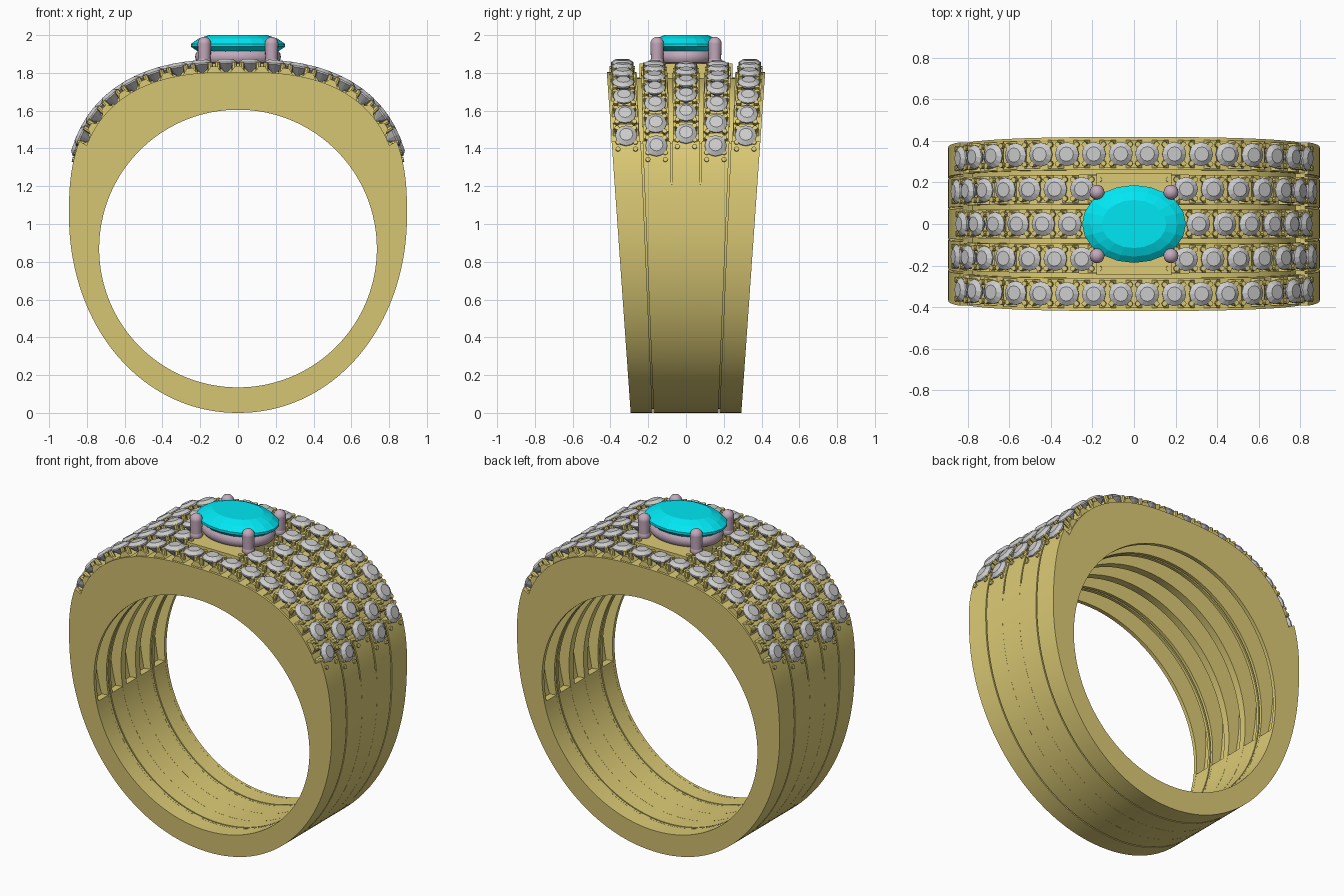
import bpy, bmesh, math
from mathutils import Matrix, Vector

if "Cube" in bpy.data.objects:
    bpy.data.objects.remove(bpy.data.objects["Cube"])

HOLE_Z, HOLE_R = 0.87, 0.735
MID_Z = 1.05
ROWS = {-0.8: (0.063, 8), -0.4: (0.25, 7), 0.0: (0.31, 6), 0.4: (0.25, 7), 0.8: (0.063, 8)}
STEP = 0.13


def material(name, rgb):
    m = bpy.data.materials.new(name)
    m.diffuse_color = (*rgb, 1)
    m.use_nodes = True
    m.node_tree.nodes["Principled BSDF"].inputs["Base Color"].default_value = m.diffuse_color
    return m


gold = material("gold", (0.72, 0.6, 0.18))
cyan = material("cyan", (0.0, 0.8, 0.9))
mauve = material("mauve", (0.55, 0.4, 0.5))


def finish(bm, name, mat=None, smooth=False):
    bmesh.ops.recalc_face_normals(bm, faces=bm.faces[:])
    me = bpy.data.meshes.new(name)
    bm.to_mesh(me)
    bm.free()
    ob = bpy.data.objects.new(name, me)
    bpy.context.collection.objects.link(ob)
    if mat:
        me.materials.append(mat)
    if smooth:
        bpy.ops.object.select_all(action='DESELECT')
        ob.select_set(True)
        bpy.context.view_layer.objects.active = ob
        bpy.ops.object.shade_smooth_by_angle(angle=math.radians(30))
    return ob


def half_width(z):
    return 0.293 + 0.07 * z


def outer(t):
    """Outer outline of the ring in x, z."""
    c, s = math.cos(t), math.sin(t)
    n, b = (2.6, 0.8) if s > 0 else (2.05, 1.05)
    x = 0.895 * math.copysign(abs(c) ** (2 / n), c)
    return Vector((x, 0, MID_Z + b * math.copysign(abs(s) ** (2 / n), s)))


# Band: cross-section swept round the outline, with grooves and hollow channels
def section(t):
    s = math.sin(t)
    paved, hollow = s > 0.393, s > -0.295
    out = outer(t)
    d = (out - Vector((0, 0, HOLE_Z)))
    thick = d.length - HOLE_R
    d.normalize()
    low = 0.045 if paved else 0.0
    pts = []

    def add(u, depth):
        p = out - d * depth
        pts.append((p.x, u * half_width(p.z), p.z))

    add(-1, low)
    for g in (-0.595, -0.2, 0.2, 0.595):
        w = 0.028 if paved else 0.012
        cut = 0.03 if paved else 0.02
        if abs(g) < 0.5 and out.z < 1.22:
            cut = 0.0005
        for u, e in ((g - w, 0), (g - w, cut), (g + w, cut), (g + w, 0)):
            add(u, low + e)
    add(1, low)
    add(1, thick)
    deep = max(thick - 0.085, 0) if hollow else 0.0005
    for c in (0.8, 0.4, 0, -0.4, -0.8):
        h = 0.14
        for u, e in ((c + h, 0), (c + h, deep), (c - h, deep), (c - h, 0)):
            add(u, thick - e)
        for g in (0.6, -0.6):
            if abs(c - g - 0.2) < 0.01:
                for u, e in ((g + .012, 0), (g + .012, .012), (g - .012, .012), (g - .012, 0)):
                    add(u, thick - e)
    add(-1, thick)
    return pts


stations = [-math.pi / 2 + 2 * math.pi * (i + 0.5) / 180 for i in range(180)]
for edge in (math.asin(0.393), math.asin(-0.295)):
    for e in (edge, math.pi - edge):
        stations += [e - 0.001, e + 0.001]
stations.sort()
bm = bmesh.new()
loops = [[bm.verts.new(p) for p in section(t)] for t in stations]
for a, b in zip(loops, loops[1:] + loops[:1]):
    for i in range(len(a)):
        j = (i + 1) % len(a)
        bm.faces.new((a[i], a[j], b[j], b[i]))
finish(bm, "band", gold, True)

# Arc-length lookup along the top of the outline, giving a local frame
path = [outer(math.pi / 2 * (1 - i / 2000)) for i in range(2001)]
lengths = [0.0]
for p, q in zip(path, path[1:]):
    lengths.append(lengths[-1] + (q - p).length)


def frame(s, u, side):
    i = next(k for k, v in enumerate(lengths) if v >= s)
    a, b = path[max(i - 8, 0)], path[i + 8]
    tan = (b - a).normalized() if i > 8 else Vector((1, 0, 0))
    nor = Vector((-tan.z, 0, tan.x))
    p = path[i]
    m = Matrix((tan, (0, 1, 0), nor)).transposed().to_4x4()
    m.translation = (p.x, u * half_width(p.z), p.z)
    return Matrix.Scale(side, 4, (1, 0, 0)) @ m


def add_gem(bm, m, rings, n, sx, sy):
    """Faceted gem from (scale, height) rings, closed by table and point."""
    prev = None
    for k, (r, z) in enumerate(rings):
        ring = [bm.verts.new(m @ Vector((sx * r * math.cos(2 * math.pi * i / n),
                                         sy * r * math.sin(2 * math.pi * i / n), z)))
                for i in range(n)]
        if prev:
            for i in range(n):
                j = (i + 1) % n
                bm.faces.new((prev[i], prev[j], ring[j], ring[i]))
        else:
            bm.faces.new(ring)
        prev = ring
    bm.faces.new(prev)


# Small pave stones with the claws and saddles between them
stones, claws = bmesh.new(), bmesh.new()
for u, (start, count) in ROWS.items():
    for side in (-1, 1):
        for k in range(count):
            add_gem(stones, frame(start + STEP * k, u, side),
                    ((0.6, 0.024), (1, 0.008), (1, 0.0), (0.06, -0.05)), 12, 0.058, 0.058)
        gaps = [start + STEP * (k - 0.5) for k in range(count)] + [start + STEP * (count - 0.5) - 0.01]
        for s in gaps:
            if s < 0.01 and side < 0:
                continue
            m = frame(max(s, 0), u, side)
            saddle = bmesh.ops.create_cube(claws, size=1)['verts']
            for v in saddle:
                top = v.co.z > 0
                v.co = m @ Vector((v.co.x * (0.03 if top else 0.095), v.co.y * 0.135,
                                   -0.014 if top else -0.055))
            for dx in (-0.019, 0.019):
                for dy in (-0.046, 0.046):
                    bmesh.ops.create_cone(claws, cap_ends=True, segments=8, radius1=0.016, radius2=0.013,
                                          depth=0.06, matrix=m @ Matrix.Translation((dx, dy, -0.022)))
finish(stones, "pave_stones")
finish(claws, "pave_claws", gold, True)

# Plate under the centre setting
bm = bmesh.new()
bmesh.ops.create_cube(bm, size=1, matrix=Matrix.Translation((0, 0, 1.805)) @ Matrix.Diagonal((0.36, 0.49, 0.09, 1)))
finish(bm, "setting_plate", gold)

# Oval gallery ring
bm = bmesh.new()
N, K = 48, 12
grid = []
for i in range(N):
    a = 2 * math.pi * i / N
    grid.append([bm.verts.new(((0.2 + 0.027 * math.cos(b)) * math.cos(a),
                               (0.145 + 0.027 * math.cos(b)) * math.sin(a),
                               1.885 + 0.036 * math.sin(b)))
                 for b in (2 * math.pi * k / K for k in range(K))])
for i in range(N):
    for k in range(K):
        g, h = grid[i], grid[(i + 1) % N]
        bm.faces.new((g[k], h[k], h[(k + 1) % K], g[(k + 1) % K]))
finish(bm, "gallery_ring", mauve, True)

# Four rounded prongs
bm = bmesh.new()
for x in (-0.178, 0.178):
    for y in (-0.153, 0.153):
        bmesh.ops.create_cone(bm, segments=16, radius1=0.032, radius2=0.036, depth=0.1,
                              matrix=Matrix.Translation((x, y, 1.905)))
        for z in (1.86, 1.955):
            bmesh.ops.create_uvsphere(bm, u_segments=16, v_segments=10, radius=0.036,
                                      matrix=Matrix.Translation((x, y, z)))
finish(bm, "prongs", mauve, True)

# Oval centre stone
bm = bmesh.new()
add_gem(bm, Matrix.Translation((0, 0, 1.945)),
        ((0.62, 0.055), (0.84, 0.036), (1, 0.008), (1, -0.006), (0.62, -0.07), (0.05, -0.13)), 20, 0.25, 0.187)
finish(bm, "centre_stone", cyan)
